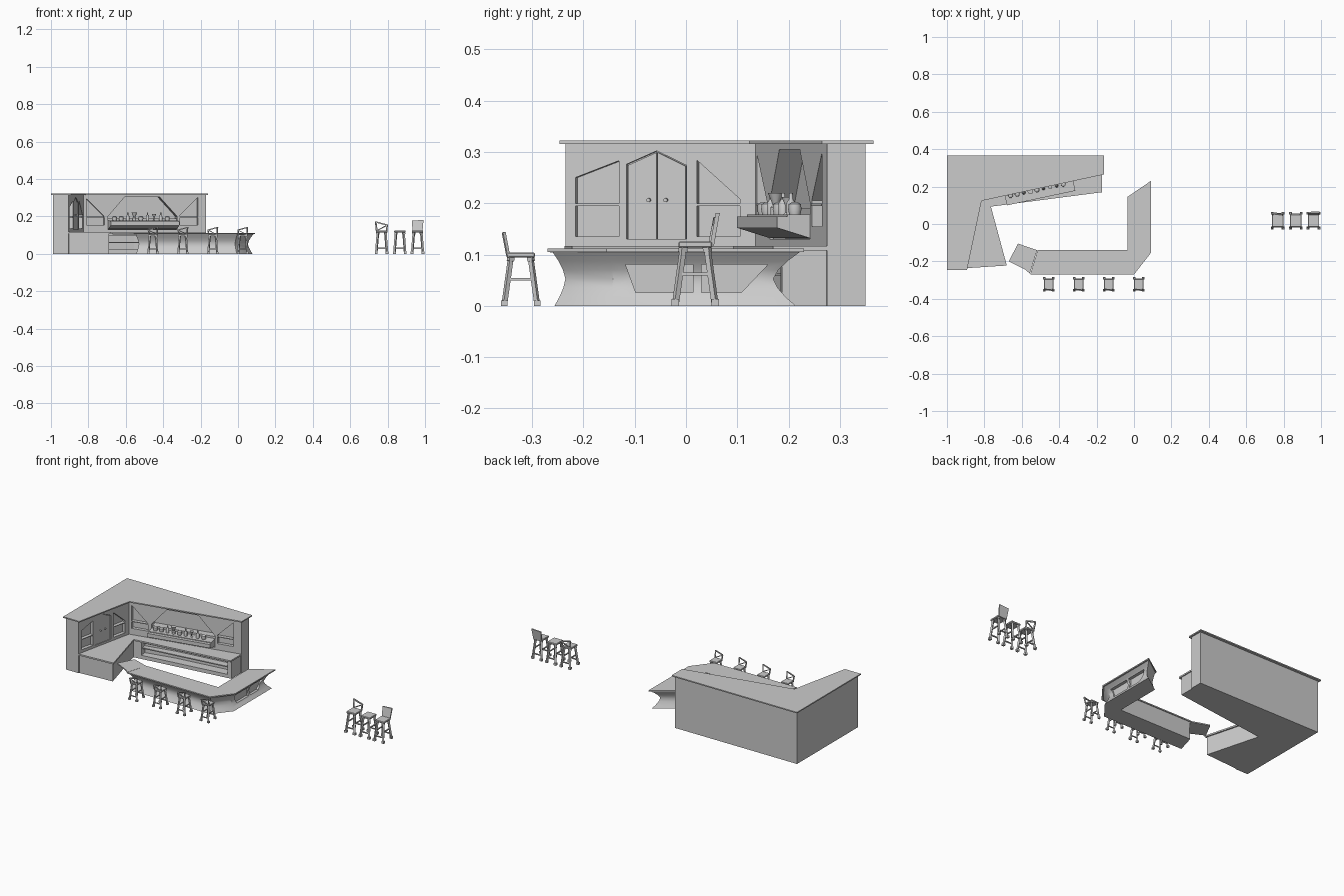
import bpy, bmesh, math
from mathutils import Vector, Matrix

if "Cube" in bpy.data.objects:
    bpy.data.objects.remove(bpy.data.objects["Cube"])


def finish(bm, name, M=None, smooth=False):
    bmesh.ops.recalc_face_normals(bm, faces=bm.faces)
    me = bpy.data.meshes.new(name)
    bm.to_mesh(me)
    bm.free()
    ob = bpy.data.objects.new(name, me)
    bpy.context.collection.objects.link(ob)
    if M:
        ob.matrix_world = M
    if smooth:
        bpy.ops.object.select_all(action='DESELECT')
        ob.select_set(True)
        bpy.context.view_layer.objects.active = ob
        bpy.ops.object.shade_smooth_by_angle(angle=math.radians(35))
    return ob


def loft(name, loops, smooth=False):
    """Closed solid through equal-length loops of 3D points."""
    bm = bmesh.new()
    rings = [[bm.verts.new(p) for p in lp] for lp in loops]
    n = len(rings[0])
    for a, b in zip(rings, rings[1:]):
        for i in range(n):
            bm.faces.new((a[i], a[(i + 1) % n], b[(i + 1) % n], b[i]))
    bm.faces.new(rings[0])
    bm.faces.new(rings[-1])
    return finish(bm, name, None, smooth)


def prism(name, pts, z0, z1):
    return loft(name, [[(x, y, z) for x, y in pts] for z in (z0, z1)])


def on_wall(name, wall, pts, d0, d1):
    """Extrude a (distance along wall, height) outline along the wall normal."""
    a, b = Vector(wall[0]), Vector(wall[1])
    d = (b - a).normalized()
    n = Vector((d.y, -d.x))
    return loft(name, [[(*(a + d * u + n * k), z) for u, z in pts] for k in (d0, d1)])


def cut(ob, cutter):
    m = ob.modifiers.new("cut", 'BOOLEAN')
    m.operation, m.solver, m.object = 'DIFFERENCE', 'EXACT', cutter
    dg = bpy.context.evaluated_depsgraph_get()
    me = bpy.data.meshes.new_from_object(ob.evaluated_get(dg))
    ob.modifiers.clear()
    ob.data = me
    bpy.data.objects.remove(cutter)


def rect(u0, u1, z0, z1):
    return [(u0, z0), (u1, z0), (u1, z1), (u0, z1)]


def beam(bm, p, q, w, h=None):
    p, q = Vector(p), Vector(q)
    R = (q - p).to_track_quat('Z', 'Y').to_matrix().to_4x4()
    S = Matrix.Diagonal((w, h or w, (q - p).length, 1))
    bmesh.ops.create_cube(bm, size=1, matrix=Matrix.Translation((p + q) / 2) @ R @ S)


def lathe(name, loc, prof, n=12):
    loops = [[(loc[0] + r * math.cos(2 * math.pi * i / n), loc[1] + r * math.sin(2 * math.pi * i / n), loc[2] + z)
              for i in range(n)] for r, z in prof]
    return loft(name, loops, True)


# Back wall block and roof slab
corner, left_end, right_end = (-0.825, 0.135), (-0.905, -0.235), (-0.17, 0.275)
left_wall, back_wall = (left_end, corner), (corner, right_end)
wall = prism("wall", [(-0.99, 0.35), (-0.17, 0.35), right_end, corner, left_end, (-0.99, -0.235)], 0, 0.315)
prism("roof_slab", [(-1, 0.365), (-0.16, 0.365), (-0.16, 0.265), (-0.815, 0.124), (-0.893, -0.247), (-1, -0.247)],
      0.315, 0.322)

# Niches in the left wall with shelves
for nm, pts in (("left", [(0.02, 0.135), (0.107, 0.135), (0.107, 0.283), (0.02, 0.25)]),
                ("right", [(0.262, 0.135), (0.348, 0.135), (0.348, 0.208), (0.262, 0.284)])):
    cut(wall, on_wall("cutter", left_wall, pts, -0.02, 0.01))
    u0, u1 = pts[0][0], pts[1][0]
    on_wall("side_shelf_" + nm, left_wall, rect(u0, u1, 0.195, 0.199), -0.021, 0.001)

# Pointed double door with knobs
cut(wall, on_wall("cutter", left_wall, [(0.122, 0.13), (0.241, 0.13), (0.241, 0.274), (0.182, 0.302), (0.122, 0.276)],
                  -0.012, 0.01))
on_wall("door_left", left_wall, [(0.124, 0.13), (0.181, 0.13), (0.181, 0.299), (0.124, 0.274)], -0.013, -0.004)
on_wall("door_right", left_wall, [(0.183, 0.13), (0.239, 0.13), (0.239, 0.272), (0.183, 0.299)], -0.013, -0.004)
for u in (0.166, 0.2):
    on_wall("door_knob", left_wall, [(u + 0.004 * math.cos(k * math.pi / 4), 0.206 + 0.004 * math.sin(k * math.pi / 4))
                                     for k in range(8)], -0.005, 0.004)


# Back wall: hooded alcove and two corner niches
def bw(pts):
    return [((x + 0.825) / 0.978, z) for x, z in pts]


cut(wall, on_wall("cutter", back_wall, bw([(-0.695, 0.13), (-0.325, 0.13), (-0.325, 0.2), (-0.42, 0.305),
                                           (-0.605, 0.305), (-0.695, 0.2)]), -0.05, 0.02))
for nm, pts in (("left", [(-0.81, 0.155), (-0.715, 0.155), (-0.715, 0.2), (-0.81, 0.295)]),
                ("right", [(-0.31, 0.155), (-0.215, 0.155), (-0.215, 0.3), (-0.31, 0.205)])):
    cut(wall, on_wall("cutter", back_wall, bw(pts), -0.02, 0.02))
    on_wall("niche_shelf_" + nm, back_wall, bw(rect(pts[0][0], pts[1][0], 0.195, 0.199)), -0.021, 0.001)

# Display shelf: wedge, stepped, deeper at the wall
a = Vector(corner)
d = (Vector(right_end) - a).normalized()
nrm = Vector((d.y, -d.x))
sec = [(-0.05, 0.13), (0.0, 0.132), (0.065, 0.152), (0.065, 0.174), (0.045, 0.174), (0.045, 0.178), (-0.01, 0.178),
       (-0.01, 0.19), (-0.05, 0.19)]
loft("display_shelf", [[(*(a + d * u + nrm * k), z) for k, z in sec] for u in (0.135, 0.509)])

# Bottles, glasses and a funnel vessel on the shelf
bottle = [(0.009, 0), (0.009, 0.022), (0.004, 0.03), (0.0035, 0.042)]
jar = [(0.011, 0), (0.013, 0.01), (0.012, 0.02), (0.006, 0.024)]
goblet = [(0.008, 0), (0.003, 0.004), (0.003, 0.016), (0.011, 0.034)]
funnel = [(0.01, 0), (0.01, 0.014), (0.005, 0.018), (0.015, 0.042)]
for i, prof in enumerate((jar, jar, bottle, funnel, jar, bottle, goblet, bottle, jar)):
    p = a + d * (0.165 + i * 0.036) + nrm * 0.018
    lathe("shelf_vessel", (p.x, p.y, 0.178), prof)

# Back counter: worktop, base and shelved recess
prism("back_worktop", [right_end, (-0.17, 0.17), (-0.765, 0.093), (-0.68, -0.222), (-0.91, -0.237), (-0.83, 0.14)],
      0.108, 0.117)
front = ((-0.778, 0.108), (-0.175, 0.187))
base = prism("back_counter_base", [(-0.175, 0.276), front[1], front[0], (-0.69, -0.215), (-0.91, -0.23), (-0.83, 0.14)],
             0, 0.108)
cut(base, on_wall("cutter", front, rect(0.05, 0.585, 0.022, 0.098), -0.055, 0.02))
on_wall("under_shelf", front, rect(0.05, 0.585, 0.058, 0.064), -0.056, -0.012)

# Front bar: waisted body, two side panels, top and lifting hatch
flare = [(-0.515, -0.145), (-0.03, -0.145), (-0.03, 0.142), (0.082, 0.222), (0.082, -0.152), (-0.004, -0.26),
         (-0.548, -0.26)]
waist = [(-0.51, -0.145), (-0.03, -0.145), (-0.03, 0.118), (0.053, 0.17), (0.053, -0.142), (-0.016, -0.235),
         (-0.53, -0.235)]
loops = []
for k in range(7):
    t = k / 6
    w = abs(2 * t - 1) ** 1.5 * (1 if t > 0.5 else 0.85)
    loops.append([(*Vector(p).lerp(Vector(q), w), 0.105 * t) for p, q in zip(waist, flare)])
body = loft("bar_body", loops, True)
side = ((0.053, -0.142), (0.053, 0.17))
for pts in ([(0.044, 0.026), (0.156, 0.026), (0.156, 0.081), (0.024, 0.081)],
            [(0.172, 0.026), (0.25, 0.026), (0.302, 0.081), (0.172, 0.081)]):
    cut(body, on_wall("cutter", side, pts, -0.006, 0.06))
prism("bar_top", [(-0.515, -0.14), (-0.035, -0.14), (-0.035, 0.145), (0.09, 0.23), (0.09, -0.155), (0, -0.27),
                  (-0.555, -0.27)], 0.105, 0.112)
prism("bar_hatch", [(-0.67, -0.2), (-0.62, -0.105), (-0.518, -0.14), (-0.557, -0.265), (-0.58, -0.245)],
      0.104, 0.111)


# Stools: splayed legs with cuffs, rungs, seat and optional back
def stool(x, y, s, turn, back):
    M = Matrix.Translation((x, y, 0)) @ Matrix.Rotation(turn, 4, 'Z') @ Matrix.Scale(s, 4)
    legs, rungs = bmesh.new(), bmesh.new()

    def at(sx, sy, z):
        t = z / 0.115
        return (sx * (0.029 - 0.009 * t), sy * (0.039 - 0.016 * t), z)
    for sx in (-1, 1):
        for sy in (-1, 1):
            beam(legs, at(sx, sy, 0.002), at(sx, sy, 0.118), 0.010)
            beam(legs, at(sx, sy, 0), (at(sx, sy, 0)[0], at(sx, sy, 0)[1], 0.013), 0.015)
            beam(legs, at(sx, sy, 0.105), at(sx, sy, 0.116), 0.013)
        beam(rungs, at(sx, -1, 0.062), at(sx, 1, 0.062), 0.006)
    beam(rungs, at(-1, -1, 0.03), at(1, -1, 0.03), 0.006)
    beam(rungs, at(-1, 1, 0.03), at(1, 1, 0.03), 0.006)
    finish(legs, "stool_legs", M)
    finish(rungs, "stool_rungs", M)
    seat = bmesh.new()
    beam(seat, (0, 0, 0.114), (0, 0, 0.125), 0.06, 0.066)
    bmesh.ops.bevel(seat, geom=seat.edges[:], offset=0.002, segments=1, affect='EDGES')
    finish(seat, "stool_seat", M)
    if back == "frame":
        bm = bmesh.new()
        beam(bm, (-0.026, 0.029, 0.115), (-0.031, 0.04, 0.172), 0.007)
        beam(bm, (0.026, 0.029, 0.115), (0.029, 0.037, 0.156), 0.007)
        beam(bm, (-0.031, 0.04, 0.17), (0.03, 0.037, 0.154), 0.007)
        beam(bm, (-0.026, 0.03, 0.124), (0.028, 0.037, 0.152), 0.005)
        finish(bm, "stool_back_frame", M)
    elif back == "solid":
        loft("stool_back_panel", [[(px, 0.028 + (pz - 0.115) * 0.18 + k, pz) for px, pz in
                                   ((-0.026, 0.115), (0.026, 0.115), (0.032, 0.181), (-0.031, 0.178))]
                                  for k in (0, 0.008)]).matrix_world = M


for x in (-0.455, -0.295, -0.135, 0.025):
    stool(x, -0.322, 0.83, math.pi, "frame")
stool(0.768, 0.018, 1.0, 0, "frame")
stool(0.865, 0.018, 1.0, 0, None)
stool(0.96, 0.018, 1.0, 0, "solid")
